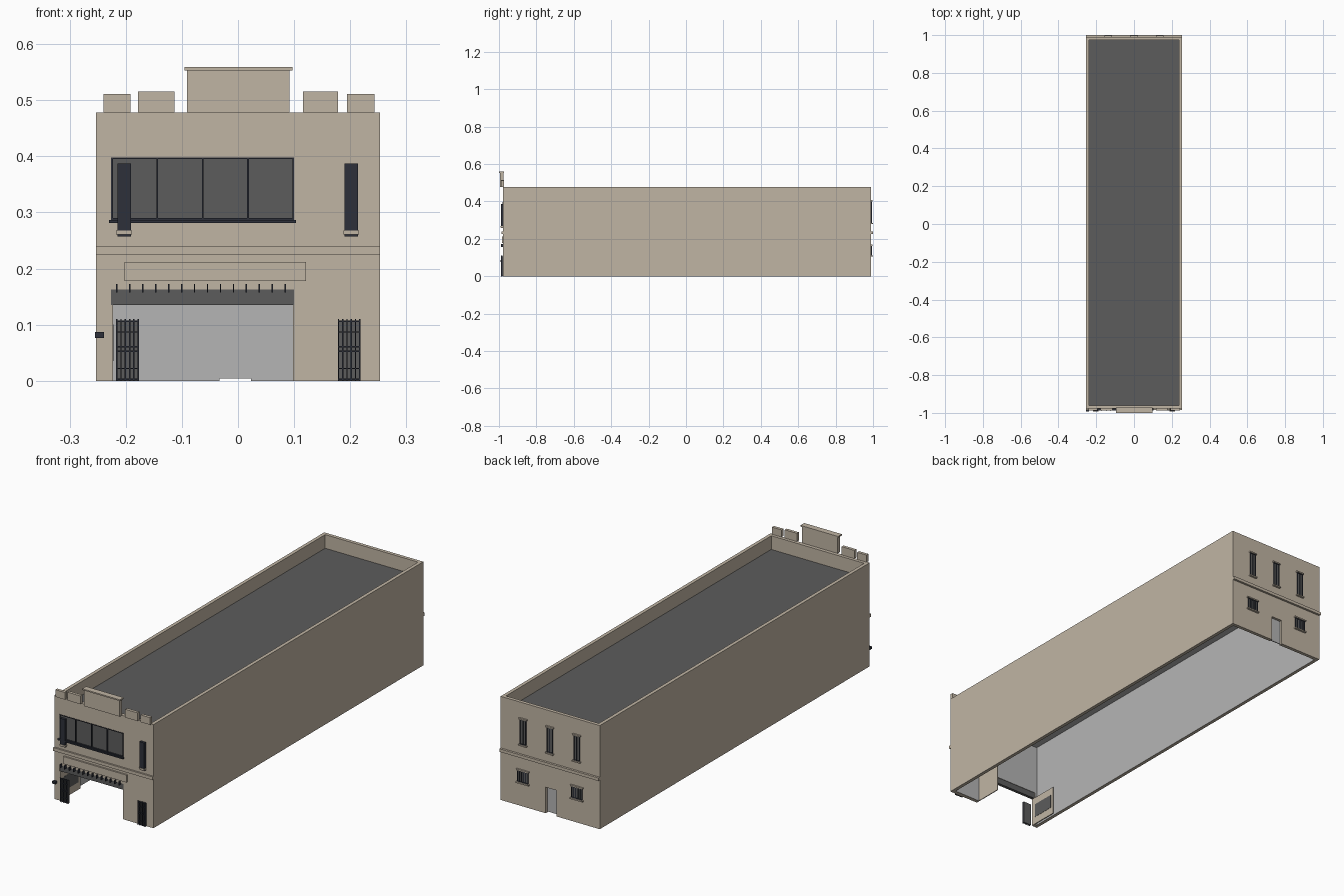
import bpy

if "Cube" in bpy.data.objects:
    bpy.data.objects.remove(bpy.data.objects["Cube"], do_unlink=True)


def material(name, rgb):
    m = bpy.data.materials.new(name)
    m.use_nodes = True
    m.diffuse_color = (*rgb, 1)
    m.node_tree.nodes["Principled BSDF"].inputs["Base Color"].default_value = (*rgb, 1)
    return m


BEIGE = material("beige_plaster", (0.53, 0.46, 0.37))
GREY = material("light_grey_interior", (0.46, 0.46, 0.46))
DARK = material("dark_grey", (0.107, 0.107, 0.107))
NAVY = material("navy_metal", (0.026, 0.03, 0.042))

W, FRONT, BACK, TOP = 0.253, -0.978, 0.99, 0.478
IN_W, IN_FRONT, IN_BACK = 0.237, -0.96, 0.974
CEILING, ROOF = 0.40, 0.415


def box(name, x, y, z, mat=BEIGE):
    """Box from (min, max) pairs, one per axis."""
    corners = [(a, b, c) for a in x for b in y for c in z]
    faces = [(0, 1, 3, 2), (4, 6, 7, 5), (0, 4, 5, 1), (2, 3, 7, 6), (0, 2, 6, 4), (1, 5, 7, 3)]
    me = bpy.data.meshes.new(name)
    me.from_pydata(corners, [], faces)
    me.materials.append(mat)
    ob = bpy.data.objects.new(name, me)
    bpy.context.collection.objects.link(ob)
    return ob


def around(c, half):
    return (c - half, c + half)


def cut(target, x, y, z):
    """Subtract a box from the target."""
    cutter = box("cutter", x, y, z)
    cutter.hide_render = True
    mod = target.modifiers.new("cut", "BOOLEAN")
    mod.operation, mod.solver, mod.object = "DIFFERENCE", "EXACT", cutter
    bpy.context.view_layer.objects.active = target
    bpy.ops.object.modifier_apply(modifier=mod.name)
    bpy.data.objects.remove(cutter, do_unlink=True)


# Building shell: hollow interior below, sunken roof above
shell = box("building_shell", (-W, W), (FRONT, BACK), (0, TOP))
cut(shell, (-IN_W, IN_W), (IN_FRONT, IN_BACK), (-0.1, CEILING))
cut(shell, (-IN_W, IN_W), (IN_FRONT, IN_BACK), (ROOF, 0.6))

GARAGE_X, GARAGE_TOP = (-0.226, 0.1), 0.163
WINDOW_Z = (0.287, 0.398)
DOOR_X, DOOR_TOP = (-0.033, 0.023), 0.12
cut(shell, GARAGE_X, (-1.1, -0.93), (-0.1, GARAGE_TOP))
cut(shell, GARAGE_X, (-1.1, FRONT + 0.008), WINDOW_Z)
cut(shell, DOOR_X, (0.95, 1.1), (-0.1, DOOR_TOP))

# Inside faces are grey, the roof deck is dark
shell.data.materials.clear()
for m in (BEIGE, GREY, DARK):
    shell.data.materials.append(m)
for p in shell.data.polygons:
    c = p.center
    inside = abs(c.x) < IN_W + 0.001 and IN_FRONT - 0.001 < c.y < IN_BACK + 0.001
    if inside and p.normal.z > 0.9 and abs(c.z - ROOF) < 0.002:
        p.material_index = 2
    elif inside and 0.001 < c.z < CEILING + 0.002:
        p.material_index = 1
    else:
        p.material_index = 0

# Front parapet blocks
for i, (x0, x1, top) in enumerate([(-0.24, -0.192, 0.511), (-0.178, -0.113, 0.516),
                                   (0.116, 0.178, 0.516), (0.194, 0.243, 0.511)]):
    box(f"parapet_block_{i}", (x0, x1), (-0.988, -0.974), (TOP, top))
box("parapet_centre", (-0.091, 0.092), (-0.994, -0.976), (TOP, 0.553))
box("parapet_cap", (-0.095, 0.097), (-1.0, -0.972), (0.553, 0.559))

# Floor bands and blank fascia panel
box("front_band", (-W, W), (-0.986, FRONT), (0.225, 0.24))
box("back_band", (-W, W), (BACK, 1.0), (0.226, 0.24))
box("fascia_panel", (-0.202, 0.121), (-0.985, FRONT), (0.178, 0.212))

# Wide upper window
box("upper_glass", GARAGE_X, (-0.974, -0.969), WINDOW_Z, DARK)
for i in range(5):
    x = GARAGE_X[0] + 0.0015 + i * (GARAGE_X[1] - GARAGE_X[0] - 0.003) / 4
    box(f"upper_mullion_{i}", around(x, 0.0015), (-0.98, -0.972), WINDOW_Z, NAVY)
box("upper_head", GARAGE_X, (-0.98, -0.972), (0.395, 0.398), NAVY)
box("upper_rail", GARAGE_X, (-0.98, -0.972), (0.287, 0.29), NAVY)
box("upper_sill", (-0.23, 0.103), (-0.987, -0.972), (0.281, 0.287), NAVY)

# Tall front lamps with brackets
for side, x in (("right", -0.203), ("left", 0.202)):
    box(f"{side}_lamp", around(x, 0.012), (-0.99, FRONT), (0.268, 0.387), NAVY)
    box(f"{side}_lamp_ledge", around(x, 0.014), (-0.992, FRONT), (0.261, 0.268))
    box(f"{side}_lamp_base", around(x, 0.012), (-0.988, FRONT), (0.257, 0.261), NAVY)

# Garage entrance: header, hooks and side partitions
box("garage_header", GARAGE_X, (-0.976, -0.962), (0.135, GARAGE_TOP), DARK)
for i in range(14):
    box(f"header_hook_{i}", around(-0.216 + i * 0.0231, 0.0012), (-0.99, -0.976), (0.157, 0.173), NAVY)
for side, x in (("right", (-0.227, -0.223)), ("left", (0.098, 0.102))):
    box(f"{side}_partition", x, (-0.977, -0.83), (0, 0.135))
box("partition_window", (-0.228, -0.222), (-0.955, -0.845), (0.035, 0.1), DARK)

# Barred front gates
for side, x in (("right", -0.197), ("left", 0.198)):
    box(f"{side}_gate_panel", around(x, 0.02), (-0.982, -0.977), (0.001, 0.107), DARK)
    for i in range(6):
        box(f"{side}_gate_bar_{i}", around(x - 0.019 + i * 0.0076, 0.0012), (-0.988, -0.982), (0, 0.11), NAVY)
    for i, z in enumerate((0.003, 0.022, 0.053, 0.061, 0.087, 0.106)):
        box(f"{side}_gate_rail_{i}", around(x, 0.02), (-0.987, -0.982), around(z, 0.0012), NAVY)

# Small wall lantern on the front corner
box("wall_lantern", (-0.255, -0.239), (-0.992, FRONT), (0.076, 0.087), NAVY)

# Back door
box("back_door", DOOR_X, (0.974, 0.978), (0.004, DOOR_TOP), GREY)


def back_window(name, x, half, z, bars):
    """Framed window with lintel, sill and upright bars."""
    box(f"{name}_glass", around(x, half), (BACK, 0.992), z, DARK)
    for i in range(bars):
        bx = x - half + i * 2 * half / (bars - 1)
        box(f"{name}_bar_{i}", around(bx, 0.0015), (BACK, 0.995), z, NAVY)
    for edge in z:
        box(f"{name}_rail_{edge}", around(x, half), (BACK, 0.995), around(edge, 0.0015), NAVY)
    box(f"{name}_lintel", around(x, half + 0.006), (BACK, 0.998), (z[1] + 0.001, z[1] + 0.007))
    box(f"{name}_sill", around(x, half + 0.006), (BACK, 1.0), (z[0] - 0.007, z[0] - 0.001))


for i, x in enumerate((-0.137, 0, 0.137)):
    back_window(f"tall_back_window_{i}", x, 0.014, (0.287, 0.4), 3)
for i, x in enumerate((-0.138, 0.138)):
    back_window(f"low_back_window_{i}", x, 0.026, (0.112, 0.162), 6)
